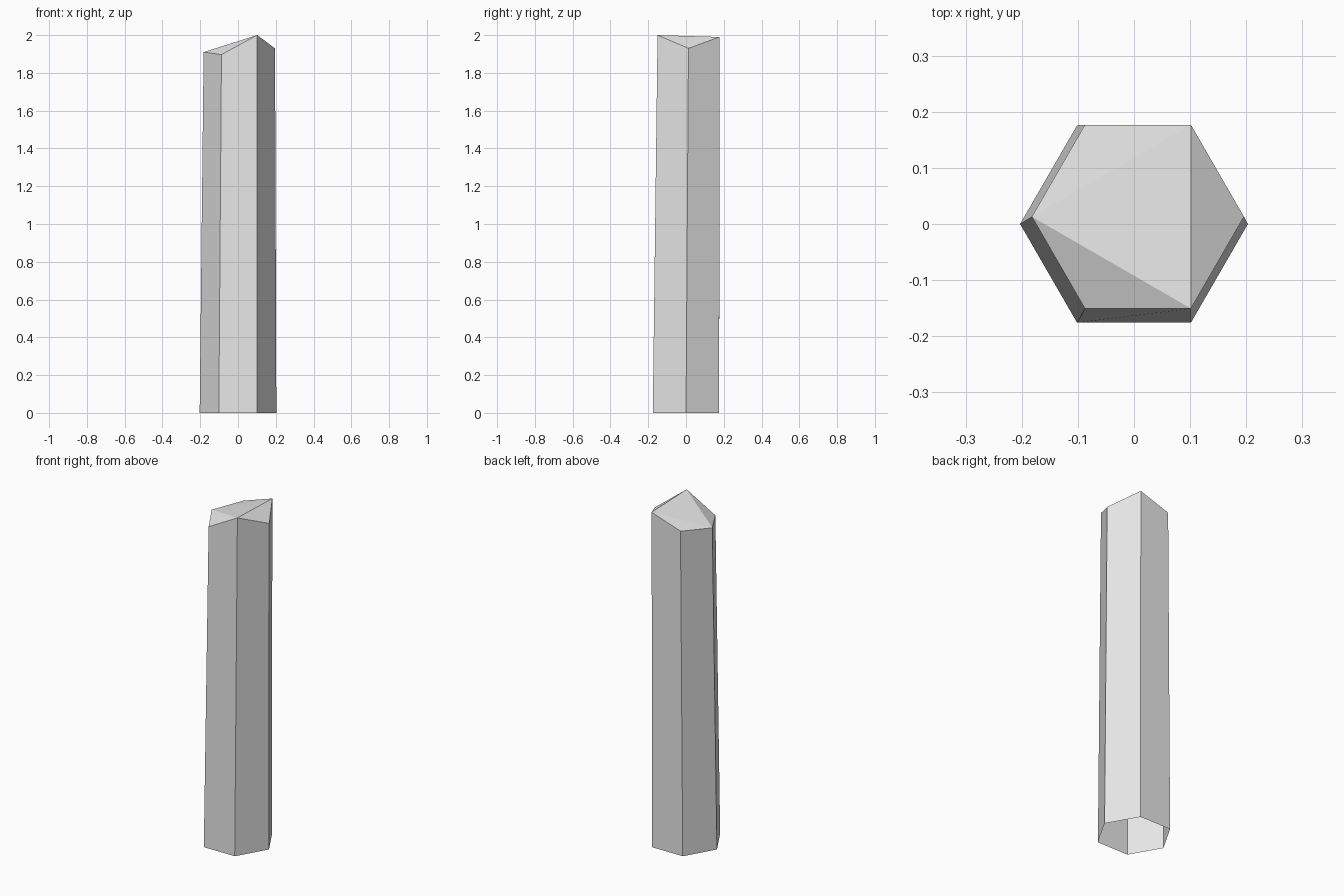
import bpy
import bmesh
from math import cos, sin, radians

cube = bpy.data.objects.get("Cube")
if cube:
    bpy.data.objects.remove(cube, do_unlink=True)

# Single flat colour
grey = bpy.data.materials.new("light_grey")
grey.use_nodes = True
grey.diffuse_color = (0.8, 0.8, 0.8, 1)
bsdf = next(n for n in grey.node_tree.nodes if n.type == "BSDF_PRINCIPLED")
bsdf.inputs["Base Color"].default_value = grey.diffuse_color

# Hexagonal column: regular base, shrunken and shifted rim with uneven heights
BASE_RADIUS, RIM_RADIUS = 0.203, 0.189
RIM_X, RIM_Y = 0.007, 0.013
RIM_HEIGHTS = [1.93, 1.99, 1.927, 1.91, 1.897, 2.0]

bm = bmesh.new()


def ring(radius, cx, cy, heights):
    return [bm.verts.new((cx + radius * cos(radians(60 * i)),
                          cy + radius * sin(radians(60 * i)), z))
            for i, z in enumerate(heights)]


base = ring(BASE_RADIUS, 0, 0, [0] * 6)
rim = ring(RIM_RADIUS, RIM_X, RIM_Y, RIM_HEIGHTS)

# Side walls, open underneath
for i in range(6):
    j = (i + 1) % 6
    bm.faces.new((base[i], base[j], rim[j], rim[i]))

# Faceted tip: a central triangle with three sloping corners
for corners in ((1, 3, 5), (1, 2, 3), (3, 4, 5), (5, 0, 1)):
    bm.faces.new([rim[i] for i in corners])

mesh = bpy.data.meshes.new("stone_column")
bm.to_mesh(mesh)
bm.free()
mesh.materials.append(grey)
column = bpy.data.objects.new("stone_column", mesh)
bpy.context.collection.objects.link(column)
